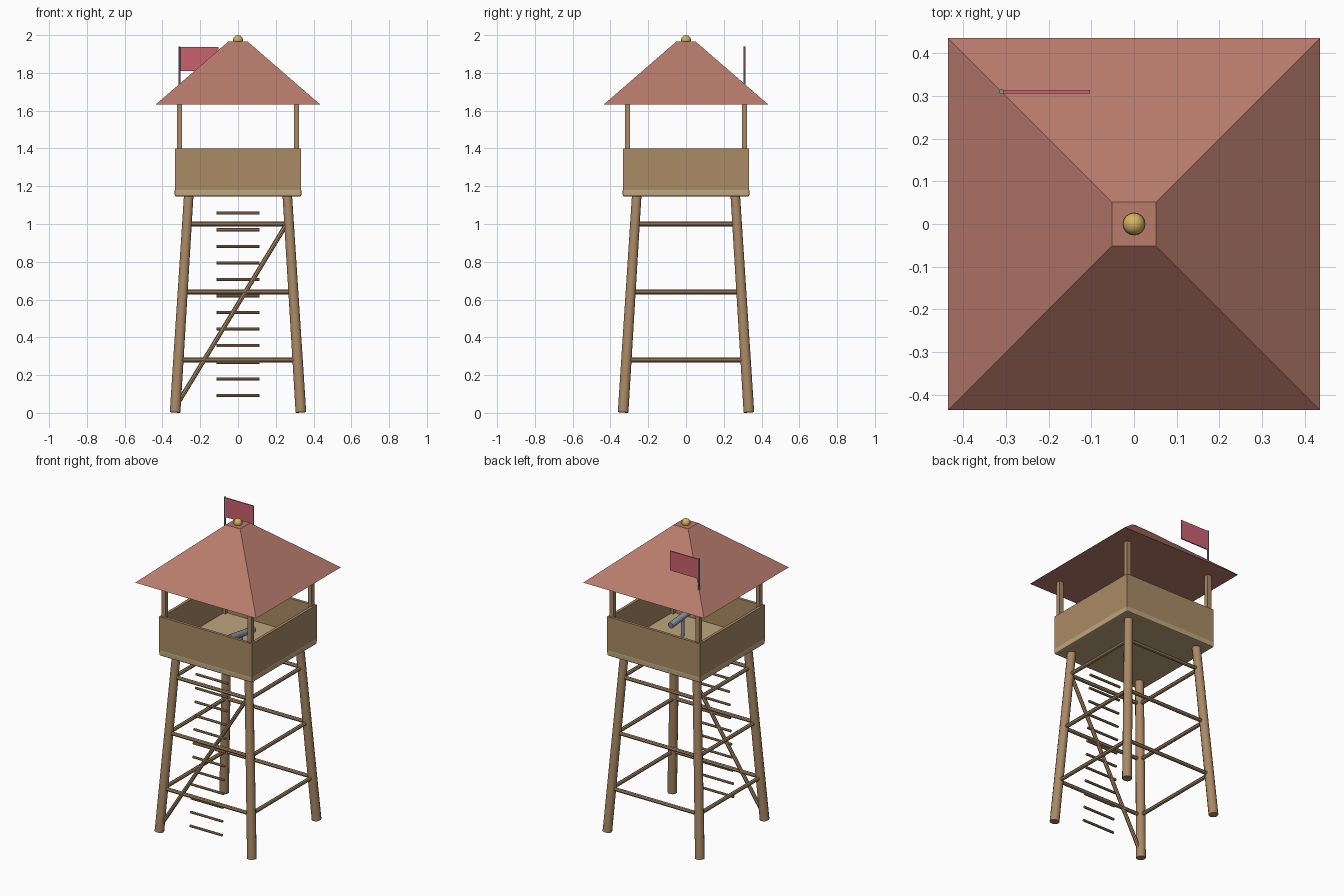
import bpy
from math import pi, sqrt, radians
from mathutils import Vector

if "Cube" in bpy.data.objects:
    bpy.data.objects.remove(bpy.data.objects["Cube"])


def material(name, rgb):
    m = bpy.data.materials.new(name)
    m.diffuse_color = (*rgb, 1)
    m.use_nodes = True
    m.node_tree.nodes["Principled BSDF"].inputs["Base Color"].default_value = m.diffuse_color
    return m


WOOD = material("wood", (0.40, 0.25, 0.13))
PLANK = material("plank", (0.40, 0.26, 0.13))
FLOOR = material("floor_wood", (0.52, 0.38, 0.21))
ROOF = material("roof_red", (0.48, 0.20, 0.15))
RED = material("flag_red", (0.60, 0.12, 0.16))
GOLD = material("gold", (0.65, 0.45, 0.12))
STEEL = material("steel", (0.25, 0.29, 0.36))


def finish(name, mat, smooth=False):
    ob = bpy.context.object
    ob.name = name
    ob.data.materials.append(mat)
    if smooth:
        bpy.ops.object.shade_smooth_by_angle(angle=radians(40))
    return ob


def rod(name, a, b, r1, mat, r2=None, sides=12):
    a, b = Vector(a), Vector(b)
    d = b - a
    bpy.ops.mesh.primitive_cone_add(vertices=sides, radius1=r1, radius2=r2 or r1,
                                    depth=d.length, location=(a + b) / 2,
                                    rotation=d.to_track_quat('Z', 'Y').to_euler())
    return finish(name, mat, sides > 8)


def box(name, loc, size, mat):
    bpy.ops.mesh.primitive_cube_add(size=1, location=loc)
    bpy.context.object.scale = size
    bpy.ops.object.transform_apply(location=False, rotation=False)
    return finish(name, mat)


def lean(z):
    """Distance of the leaning leg axes from the centre at height z."""
    return 0.333 - 0.072 * z / 1.15


CORNERS = [(-1, -1), (1, -1), (1, 1), (-1, 1)]

# Leaning legs and roof posts
for sx, sy in CORNERS:
    lo, hi = lean(0), lean(1.16)
    rod("leg", (sx * lo, sy * lo, 0.003), (sx * hi, sy * hi, 1.16), 0.029, WOOD, 0.026)
    box("roof_post", (sx * 0.31, sy * 0.31, 1.405), (0.028, 0.028, 0.47), WOOD)

# Horizontal braces around all four sides
for z in (0.28, 0.64, 1.0):
    w = lean(z)
    for i in range(4):
        a, b = CORNERS[i], CORNERS[(i + 1) % 4]
        rod("brace", (a[0] * w, a[1] * w, z), (b[0] * w, b[1] * w, z), 0.012, WOOD, sides=8)

# Front diagonal brace
rod("diagonal_brace", (-lean(0.03), -lean(0.03), 0.03), (lean(1.02), -lean(1.02), 1.02),
    0.012, WOOD, sides=8)

# Ladder rungs following the lean of the front
for i in range(12):
    z = 0.0925 + 0.0877 * i
    rod("ladder_rung", (-0.115, -lean(z), z), (0.115, -lean(z), z), 0.008, WOOD, sides=8)

# Platform with softened edges
floor = box("platform", (0, 0, 1.165), (0.67, 0.67, 0.04), FLOOR)
bev = floor.modifiers.new("bevel", 'BEVEL')
bev.width, bev.segments = 0.008, 2

# Parapet walls
for s in (-1, 1):
    box("parapet_front_back", (0, s * 0.325, 1.2825), (0.668, 0.018, 0.235), PLANK)
    box("parapet_side", (s * 0.325, 0, 1.2825), (0.018, 0.668, 0.235), PLANK)

# Truncated pyramid roof and finial
bpy.ops.mesh.primitive_cone_add(vertices=4, radius1=0.436 * sqrt(2), radius2=0.052 * sqrt(2),
                                depth=0.333, location=(0, 0, 1.7985), rotation=(0, 0, pi / 4))
finish("roof", ROOF)
bpy.ops.mesh.primitive_uv_sphere_add(segments=16, ring_count=10, radius=0.026,
                                     location=(0, 0, 1.974))
finish("finial", GOLD, True)

# Flag on the back left corner
rod("flag_pole", (-0.31, 0.31, 1.62), (-0.31, 0.31, 1.94), 0.006, STEEL, sides=8)
box("flag", (-0.206, 0.31, 1.873), (0.205, 0.008, 0.126), RED)

# Mounted spotter tube standing on the platform
rod("mount_stand", (0.08, -0.08, 1.18), (0.08, -0.08, 1.305), 0.011, STEEL)
rod("mount_tube", (0.08, -0.20, 1.32), (0.09, 0.03, 1.29), 0.02, STEEL)
